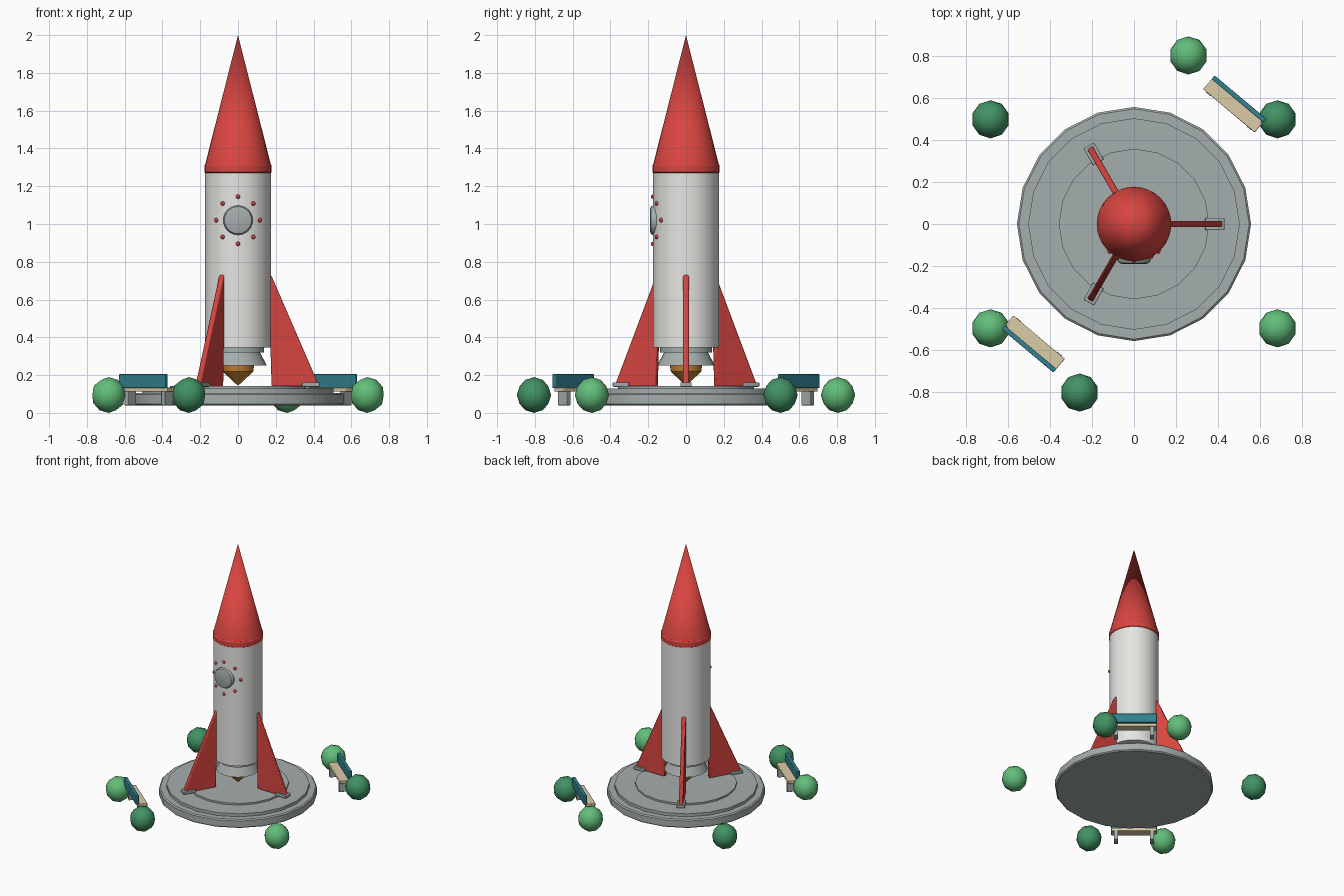
import bpy, bmesh, math
from mathutils import Matrix, Vector

if "Cube" in bpy.data.objects:
    bpy.data.objects.remove(bpy.data.objects["Cube"], do_unlink=True)


def material(name, *rgb):
    lin = [((c / 255 + 0.055) / 1.055) ** 2.4 for c in rgb] + [1]
    m = bpy.data.materials.new(name)
    m.use_nodes = True
    m.diffuse_color = lin
    m.node_tree.nodes["Principled BSDF"].inputs["Base Color"].default_value = lin
    return m


RED = material("red_paint", 217, 69, 64)
WHITE = material("white_hull", 229, 229, 226)
GREY = material("grey_metal", 165, 174, 173)
ORANGE = material("orange_flame", 202, 132, 50)
TEAL = material("teal_paint", 50, 128, 143)
WOOD = material("pale_wood", 220, 203, 166)
LIGHT = material("light_green", 98, 190, 122)
DARK = material("dark_green", 65, 146, 100)


def finish(name, bm, mat, matrix=Matrix(), bevel=0):
    bmesh.ops.recalc_face_normals(bm, faces=bm.faces)
    mesh = bpy.data.meshes.new(name)
    bm.to_mesh(mesh)
    bm.free()
    mesh.materials.append(mat)
    ob = bpy.data.objects.new(name, mesh)
    bpy.context.collection.objects.link(ob)
    ob.matrix_world = matrix
    bpy.ops.object.select_all(action="DESELECT")
    ob.select_set(True)
    bpy.context.view_layer.objects.active = ob
    bpy.ops.object.shade_smooth_by_angle(angle=math.radians(32))
    if bevel:
        mod = ob.modifiers.new("soft_edges", "BEVEL")
        mod.width, mod.segments = bevel, 2
    return ob


def lathe(name, profile, mat, sides=32, matrix=Matrix()):
    """Turn an (r, z) profile around the z axis and cap both ends."""
    bm = bmesh.new()
    rings = []
    for r, z in profile:
        angles = [math.tau * i / sides for i in range(sides)]
        rings.append([bm.verts.new((r * math.cos(a), r * math.sin(a), z)) for a in angles])
    for low, high in zip(rings, rings[1:]):
        for i in range(sides):
            j = (i + 1) % sides
            bm.faces.new((low[i], low[j], high[j], high[i]))
    bm.faces.new(rings[0])
    bm.faces.new(rings[-1])
    bmesh.ops.remove_doubles(bm, verts=bm.verts, dist=1e-5)
    return finish(name, bm, mat, matrix)


def box(name, low, high, mat, matrix=Matrix(), bevel=0.004):
    low, high = Vector(low), Vector(high)
    bm = bmesh.new()
    bmesh.ops.create_cube(bm, size=1)
    bmesh.ops.scale(bm, vec=high - low, verts=bm.verts)
    bmesh.ops.translate(bm, vec=(low + high) / 2, verts=bm.verts)
    return finish(name, bm, mat, matrix, bevel)


def turn(degrees):
    return Matrix.Rotation(math.radians(degrees), 4, "Z")


# Launch pad in three steps
lathe("pad_base", [(0.55, 0.04), (0.559, 0.048), (0.559, 0.098), (0.55, 0.106)], GREY, 20)
lathe("pad_step", [(0.505, 0.1), (0.505, 0.129)], GREY, 20)
lathe("pad_top", [(0.359, 0.12), (0.359, 0.142)], GREY, 20)

# Rocket body, engine and nose
lathe("hull", [(0.174, 0.347), (0.174, 1.28)], WHITE)
lathe("engine_ring", [(0.138, 0.32), (0.138, 0.35)], GREY)
lathe("engine_bell", [(0.153, 0.25), (0.115, 0.322)], GREY)
lathe("flame", [(0.004, 0.147), (0.08, 0.218), (0.086, 0.252)], ORANGE)
lathe("nose_collar", [(0.17, 1.268), (0.178, 1.274), (0.178, 1.31), (0.174, 1.316)], RED)
lathe("nose_cone", [(0.174, 1.314), (0, 2)], RED)

# Porthole with a ring of rivets on the hull surface
PORT_Z = 1.02
facing_front = Matrix.Translation((0, 0, PORT_Z)) @ Matrix.Rotation(math.pi / 2, 4, "X")
lathe("porthole", [(0.078, 0.15), (0.078, 0.176), (0.072, 0.186), (0.06, 0.19)],
      GREY, 24, facing_front)
for i in range(8):
    a = math.tau * i / 8
    x, z = 0.115 * math.cos(a), PORT_Z + 0.125 * math.sin(a)
    bm = bmesh.new()
    bmesh.ops.create_uvsphere(bm, u_segments=10, v_segments=6, radius=0.012)
    y = -math.sqrt(0.174 ** 2 - x * x)
    finish(f"rivet_{i + 1}", bm, RED, Matrix.Translation((x, y, z)))

# Three fins with feet
FIN = [(0.16, 0.142), (0.425, 0.142), (0.42, 0.165), (0.182, 0.715), (0.172, 0.733), (0.16, 0.735)]
FIN[0] = (0.178, FIN[0][1])
for i in range(3):
    bm = bmesh.new()
    side = bm.faces.new([bm.verts.new((r, -0.015, z)) for r, z in FIN])
    moved = bmesh.ops.extrude_face_region(bm, geom=[side])["geom"]
    bmesh.ops.translate(bm, vec=(0, 0.03, 0),
                        verts=[v for v in moved if isinstance(v, bmesh.types.BMVert)])
    if not side.is_valid or len(bm.faces) < len(FIN) + 2:
        bm.faces.new([v for v in bm.verts if v.co.y < 0])
    finish(f"fin_{i + 1}", bm, RED, turn(120 * i), 0.007)
    box(f"fin_foot_{i + 1}", (0.34, -0.029, 0.138), (0.433, 0.029, 0.162), GREY, turn(120 * i))

# Two benches facing the pad
for name, angle in (("back", 50), ("front", 230)):
    m = turn(angle)
    box(f"{name}_bench_seat", (0.705, -0.161, 0.112), (0.775, 0.161, 0.135), WOOD, m)
    box(f"{name}_bench_backrest", (0.768, -0.161, 0.132), (0.791, 0.161, 0.205), TEAL, m)
    for s in (-1, 1):
        box(f"{name}_bench_leg_{'a' if s < 0 else 'b'}", (0.703, s * 0.127 - 0.015, 0.04),
            (0.768, s * 0.127 + 0.015, 0.114), GREY, m, 0.003)

# Round bushes
for i, (x, y, mat) in enumerate([(0.26, 0.805, LIGHT), (0.685, 0.5, DARK), (-0.685, 0.5, DARK),
                                 (-0.26, -0.805, DARK), (-0.685, -0.498, LIGHT), (0.685, -0.498, LIGHT)]):
    bm = bmesh.new()
    bmesh.ops.create_icosphere(bm, subdivisions=2, radius=0.091)
    bmesh.ops.scale(bm, vec=(1, 1, 1.04), verts=bm.verts)
    finish(f"bush_{i + 1}", bm, mat, Matrix.Translation((x, y, 0.0946)))
